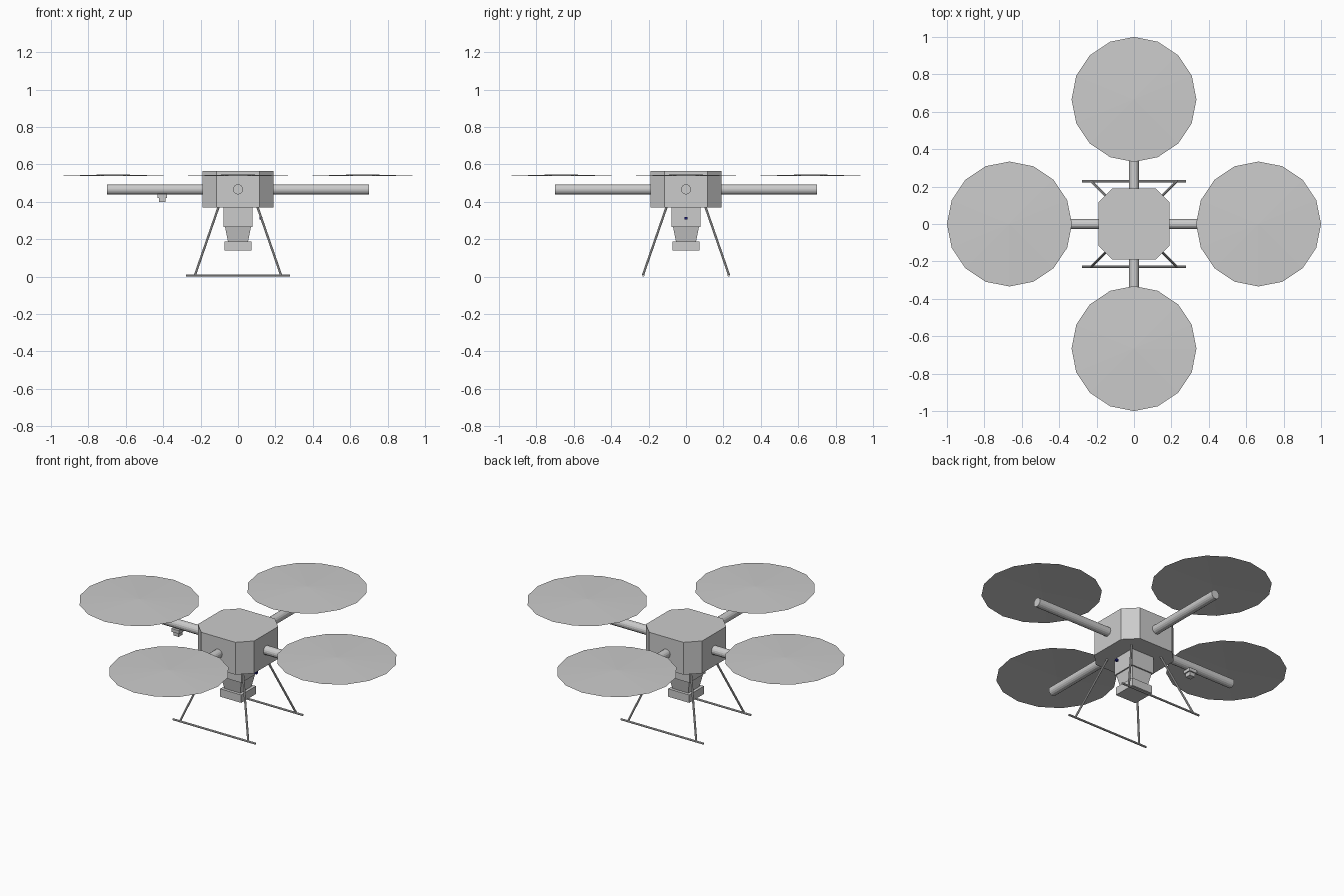
import bpy, bmesh
from math import pi, cos, sin
from mathutils import Vector

if "Cube" in bpy.data.objects:
    bpy.data.objects.remove(bpy.data.objects["Cube"])


def new_object(name, bm):
    bmesh.ops.recalc_face_normals(bm, faces=bm.faces[:])
    me = bpy.data.meshes.new(name)
    bm.to_mesh(me)
    bm.free()
    ob = bpy.data.objects.new(name, me)
    bpy.context.collection.objects.link(ob)
    return ob


def prism(name, bottom, top, z0, z1):
    """Solid between two xy outlines with equal point counts."""
    bm = bmesh.new()
    lo = [bm.verts.new((x, y, z0)) for x, y in bottom]
    hi = [bm.verts.new((x, y, z1)) for x, y in top]
    n = len(lo)
    bm.faces.new(lo[::-1])
    bm.faces.new(hi)
    for i in range(n):
        j = (i + 1) % n
        bm.faces.new((lo[i], lo[j], hi[j], hi[i]))
    return new_object(name, bm)


def square(r, cx=0.0):
    return [(cx - r, -r), (cx + r, -r), (cx + r, r), (cx - r, r)]


def rod(name, a, b, r, sides):
    a, b = Vector(a), Vector(b)
    bm = bmesh.new()
    bmesh.ops.create_cone(bm, cap_ends=True, segments=sides,
                          radius1=r, radius2=r, depth=(b - a).length)
    ob = new_object(name, bm)
    ob.location = (a + b) / 2
    ob.rotation_mode = 'QUATERNION'
    ob.rotation_quaternion = (b - a).to_track_quat('Z', 'Y')
    return ob


# Body: square block with chamfered corners
R, C = 0.19, 0.115
octagon = [(-C, -R), (C, -R), (R, -C), (R, C), (C, R), (-C, R), (-R, C), (-R, -C)]
prism("body", octagon, octagon, 0.368, 0.565)

# Arms and spinning rotor discs
for i, side in enumerate(("right", "back", "left", "front")):
    a = i * pi / 2
    d = Vector((round(cos(a)), round(sin(a)), 0))
    z = Vector((0, 0, 0.466))
    rod(side + "_arm", d * 0.18 + z, d * 0.70 + z, 0.027, 16)
    bm = bmesh.new()
    hub = bm.verts.new((0, 0, 0.01))
    rim = [bm.verts.new((0.334 * cos(k * pi / 8), 0.334 * sin(k * pi / 8), 0))
           for k in range(16)]
    for k in range(16):
        bm.faces.new((rim[k], rim[(k + 1) % 16], hub))
    new_object(side + "_rotor", bm).location = d * 0.666 + Vector((0, 0, 0.537))

# Landing gear: splayed struts and two skids
for sy, fb in ((-1, "front"), (1, "back")):
    for sx, lr in ((-1, "left"), (1, "right")):
        rod(f"{fb}_{lr}_strut", (sx * 0.104, sy * 0.104, 0.372),
            (sx * 0.23, sy * 0.23, 0.008), 0.006, 8)
    rod(fb + "_skid", (-0.278, sy * 0.228, 0.006), (0.278, sy * 0.228, 0.006), 0.006, 8)

# Camera gimbal: mount, tapered neck, sensor block
prism("gimbal_mount", square(0.077), square(0.077), 0.265, 0.368)
prism("gimbal_neck", square(0.053), square(0.069), 0.185, 0.265)
prism("camera_block", square(0.071), square(0.071), 0.139, 0.187)

# Small sensor under the left arm
prism("sensor_plate", square(0.026, -0.405), square(0.026, -0.405), 0.421, 0.441)
prism("sensor_tip", square(0.018, -0.405), square(0.018, -0.405), 0.398, 0.421)

# Tiny blue indicator beside the gimbal
lamp = prism("indicator", square(0.007, 0.123), square(0.007, 0.123), 0.304, 0.318)
blue = bpy.data.materials.new("blue")
blue.diffuse_color = (0.01, 0.01, 0.2, 1)
blue.use_nodes = True
blue.node_tree.nodes["Principled BSDF"].inputs["Base Color"].default_value = blue.diffuse_color
lamp.data.materials.append(blue)
